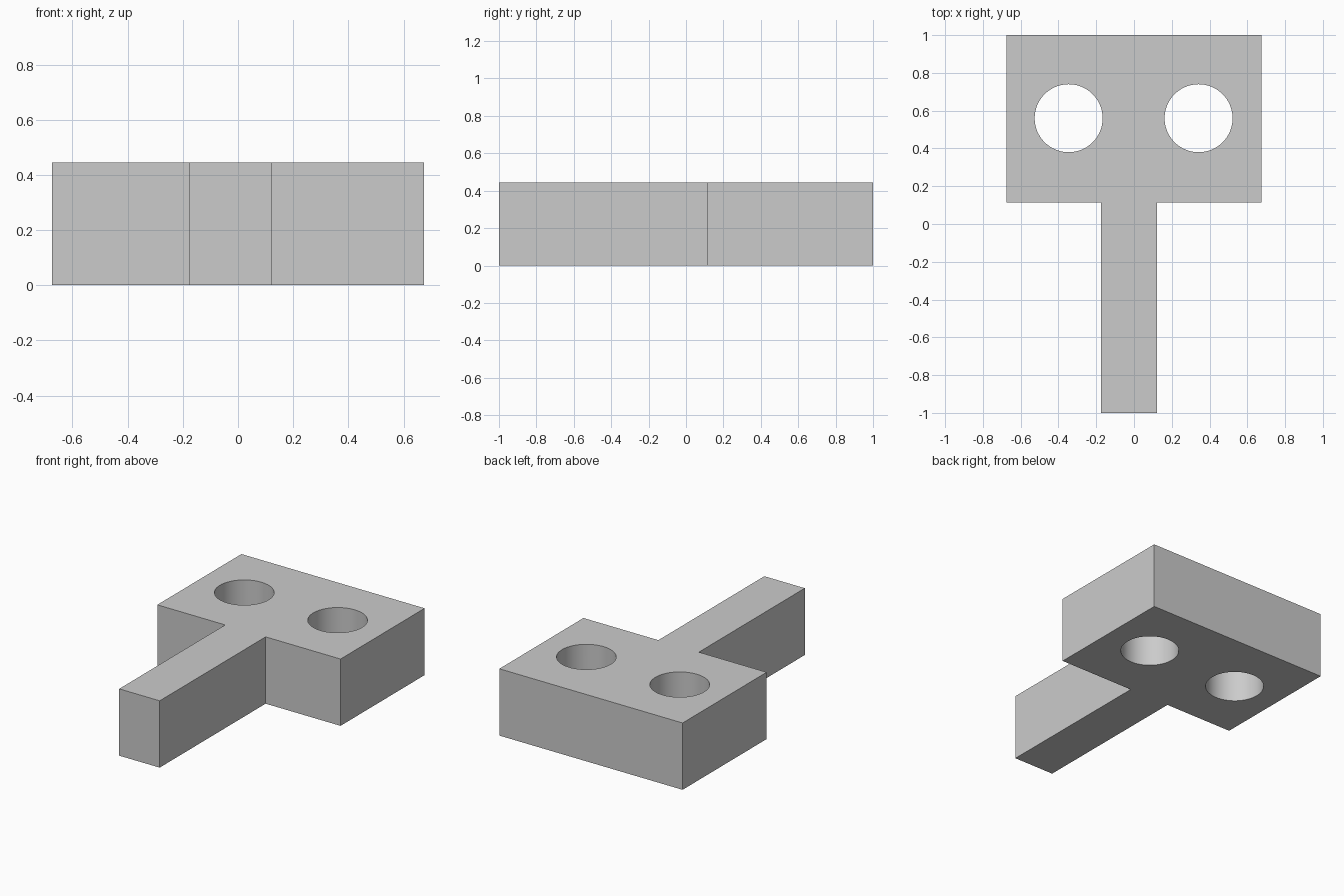
import bpy
import bmesh
import math

default_cube = bpy.data.objects.get("Cube")
if default_cube:
    bpy.data.objects.remove(default_cube, do_unlink=True)

HEIGHT = 0.445

grey = bpy.data.materials.new("light grey")
grey.use_nodes = True
colour = (0.6, 0.6, 0.6, 1)
grey.diffuse_color = colour
grey.node_tree.nodes["Principled BSDF"].inputs["Base Color"].default_value = colour

# T-shaped outline: wide block at the back, narrow arm to the front
outline = [(-0.175, -1), (0.123, -1), (0.123, 0.115), (0.675, 0.115),
           (0.675, 1), (-0.675, 1), (-0.675, 0.115), (-0.175, 0.115)]
bm = bmesh.new()
base = bm.faces.new([bm.verts.new((x, y, 0)) for x, y in outline])
top = bmesh.ops.extrude_face_region(bm, geom=[base], use_keep_orig=True)["geom"]
bmesh.ops.translate(bm, vec=(0, 0, HEIGHT),
                    verts=[v for v in top if isinstance(v, bmesh.types.BMVert)])
bmesh.ops.recalc_face_normals(bm, faces=bm.faces)
mesh = bpy.data.meshes.new("block_with_arm")
bm.to_mesh(mesh)
bm.free()
mesh.materials.append(grey)
block = bpy.data.objects.new("block_with_arm", mesh)
bpy.context.collection.objects.link(block)

# Two round holes through the wide block
cutters = []
for name, x in (("right_hole_cutter", -0.346), ("left_hole_cutter", 0.342)):
    bpy.ops.mesh.primitive_cylinder_add(vertices=64, radius=0.18, depth=1,
                                        location=(x, 0.56, HEIGHT / 2))
    cutter = bpy.context.object
    cutter.name = name
    cutter.data.materials.append(grey)
    cutter.hide_render = True
    cut = block.modifiers.new(name, 'BOOLEAN')
    cut.operation = 'DIFFERENCE'
    cut.solver = 'EXACT'
    cut.object = cutter
    cutters.append(cutter)

# Apply the cuts, drop the cutters and smooth only the hole walls
bpy.ops.object.select_all(action='DESELECT')
block.select_set(True)
bpy.context.view_layer.objects.active = block
for modifier in list(block.modifiers):
    bpy.ops.object.modifier_apply(modifier=modifier.name)
for cutter in cutters:
    bpy.data.objects.remove(cutter, do_unlink=True)
bpy.ops.object.shade_smooth_by_angle(angle=math.radians(30))
